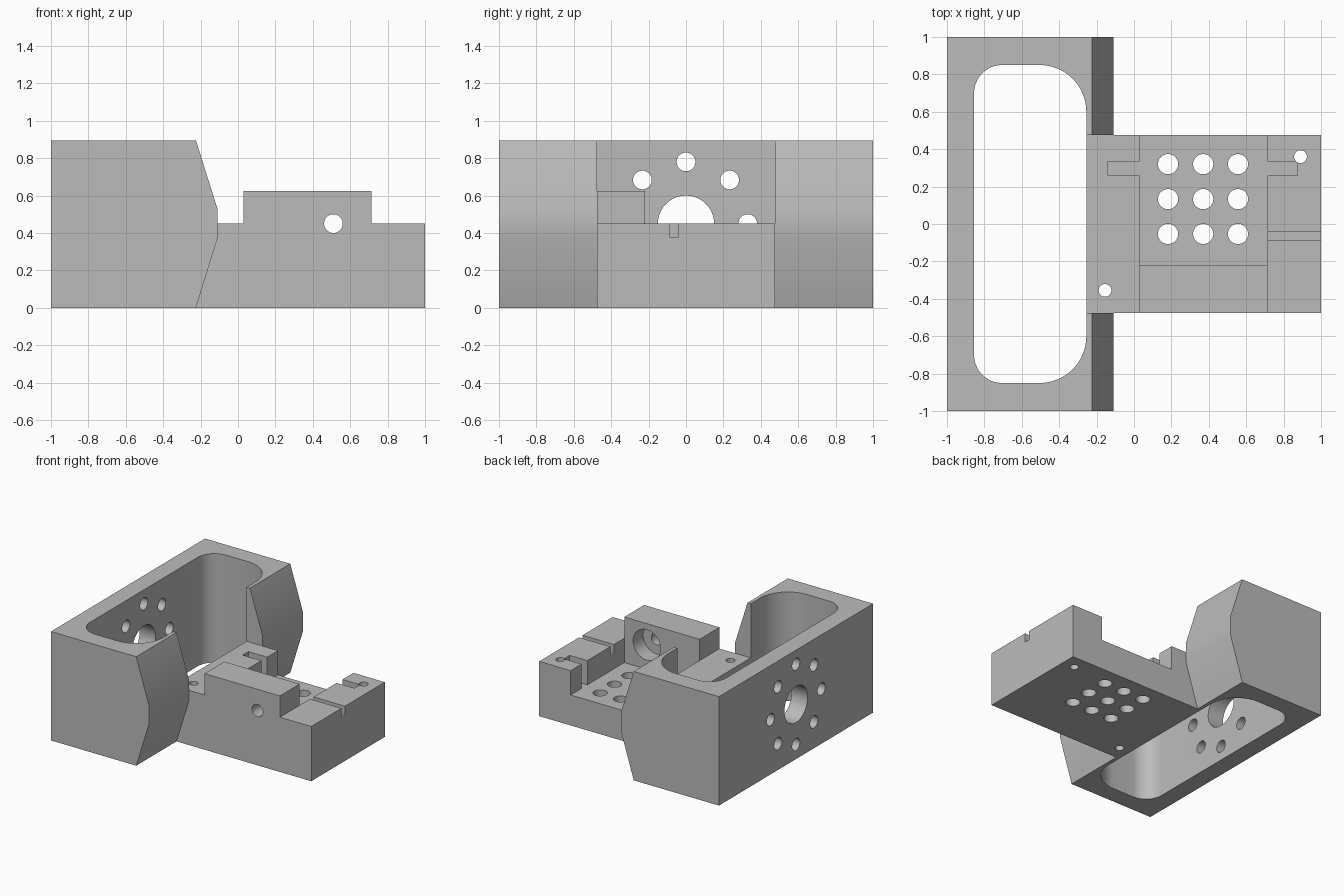
import bpy, bmesh, math
from mathutils import Vector

cube = bpy.data.objects.get("Cube")
if cube:
    bpy.data.objects.remove(cube, do_unlink=True)

grey = bpy.data.materials.new("machined grey")
grey.use_nodes = True
colour = (0.5, 0.5, 0.5, 1)
grey.diffuse_color = colour
grey.node_tree.nodes["Principled BSDF"].inputs["Base Color"].default_value = colour


def prism(name, outline, place, start, end):
    """Extrude a 2D outline; place(a, b, depth) gives the 3D point."""
    bm = bmesh.new()
    face = bm.faces.new([bm.verts.new(place(a, b, start)) for a, b in outline])
    shift = Vector(place(0, 0, end)) - Vector(place(0, 0, start))
    new = bmesh.ops.extrude_face_region(bm, geom=[face])
    moved = [v for v in new["geom"] if isinstance(v, bmesh.types.BMVert)]
    bmesh.ops.translate(bm, verts=moved, vec=shift)
    bmesh.ops.recalc_face_normals(bm, faces=bm.faces)
    mesh = bpy.data.meshes.new(name)
    bm.to_mesh(mesh)
    bm.free()
    mesh.materials.append(grey)
    obj = bpy.data.objects.new(name, mesh)
    bpy.context.collection.objects.link(obj)
    return obj


def along_x(a, b, d):
    return (d, a, b)


def along_y(a, b, d):
    return (a, d, b)


def along_z(a, b, d):
    return (a, b, d)


def arc(cx, cy, r, first, last, steps):
    angles = [math.radians(first + (last - first) * i / steps) for i in range(steps + 1)]
    return [(cx + r * math.cos(t), cy + r * math.sin(t)) for t in angles]


def box(x0, x1, y0, y1, z0, z1):
    return prism("cutter", [(x0, y0), (x1, y0), (x1, y1), (x0, y1)], along_z, z0, z1)


def bore(cx, cy, r, place, start, end):
    return prism("cutter", arc(cx, cy, r, 0, 360, 40)[:-1], place, start, end)


def cut(obj, cutters):
    bpy.context.view_layer.objects.active = obj
    for cutter in cutters:
        cutter.hide_render = True
        mod = obj.modifiers.new("cut", "BOOLEAN")
        mod.operation = "DIFFERENCE"
        mod.solver = "EXACT"
        mod.object = cutter
        bpy.ops.object.modifier_apply(modifier=mod.name)
        bpy.data.objects.remove(cutter, do_unlink=True)


def finish(obj):
    bpy.ops.object.select_all(action="DESELECT")
    obj.select_set(True)
    bpy.context.view_layer.objects.active = obj
    bpy.ops.object.shade_smooth_by_angle(angle=math.radians(30))


# Tall frame with a tapered nose
nose = [(-1, 0), (-0.225, 0), (-0.11, 0.37), (-0.11, 0.53), (-0.225, 0.895), (-1, 0.895)]
frame = prism("frame", nose, along_y, -1, 1)

# Rounded window through the frame, and the gap where the platform enters
left, right, half, small, large = -0.855, -0.255, 0.85, 0.15, 0.25
window = (arc(right - large, half - large, large, 0, 90, 16)
          + arc(left + small, half - small, small, 90, 180, 12)
          + arc(left + small, small - half, small, 180, 270, 12)
          + arc(right - large, large - half, large, 270, 360, 16))
frame_cutters = [prism("cutter", window, along_z, -0.1, 1),
                 box(-0.4, 0, -0.477, 0.477, -0.1, 1)]

# Large bore with a ring of eight bolt holes in the rear wall
frame_cutters.append(bore(0, 0.45, 0.15, along_x, -1.1, -0.75))
for i in range(8):
    t = math.radians(45 * i)
    frame_cutters.append(bore(0.33 * math.cos(t), 0.45 + 0.33 * math.sin(t), 0.05,
                              along_x, -1.1, -0.75))
cut(frame, frame_cutters)
finish(frame)

# Platform with a raised block
step = [(-0.255, 0), (1, 0), (1, 0.45), (0.715, 0.45), (0.715, 0.625),
        (0.03, 0.625), (0.03, 0.45), (-0.255, 0.45)]
platform = prism("platform", step, along_y, -0.477, 0.477)

# Pocket open at the back, cross slot and narrow groove
floor = 0.25
platform_cutters = [box(0.03, 0.715, -0.22, 0.6, floor, 0.8),
                    box(-0.14, 0.875, 0.26, 0.335, floor, 0.8),
                    box(0.6, 1.1, -0.085, -0.04, 0.375, 0.8)]

# Grid of holes in the pocket floor, and two dowel holes
for x in (0.182, 0.37, 0.556):
    for y in (-0.053, 0.133, 0.32):
        platform_cutters.append(bore(x, y, 0.054, along_z, -0.1, 0.4))
for x, y in ((-0.155, -0.355), (0.89, 0.36)):
    platform_cutters.append(bore(x, y, 0.034, along_z, -0.1, 0.6))

# Stepped bore through the raised block
platform_cutters += [bore(0.51, 0.45, 0.05, along_y, -0.6, -0.1),
                     bore(0.51, 0.45, 0.125, along_y, -0.35, -0.1)]
cut(platform, platform_cutters)
finish(platform)
